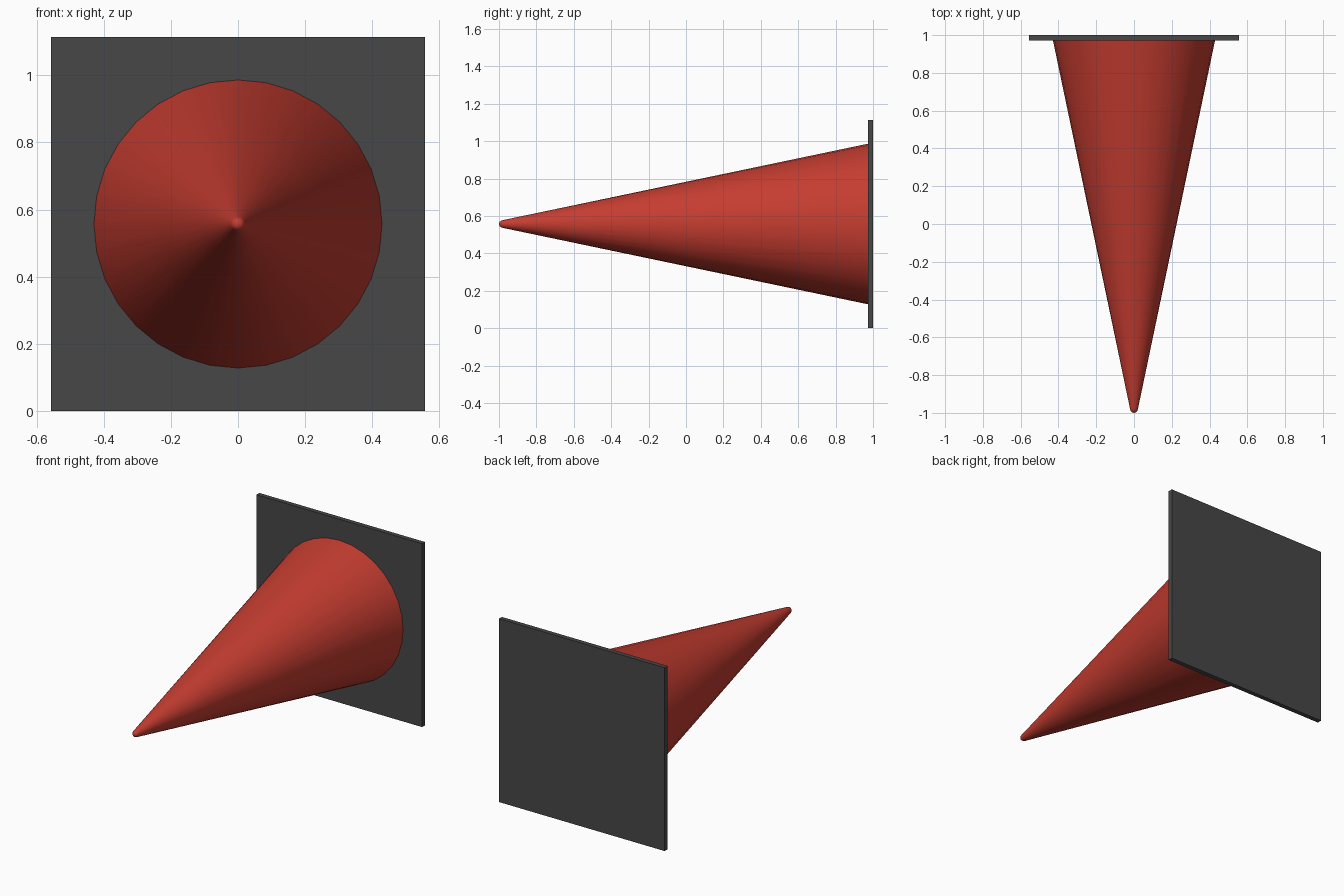
import bpy, bmesh, math
from mathutils import Vector, Matrix

if "Cube" in bpy.data.objects:
    bpy.data.objects.remove(bpy.data.objects["Cube"])

CZ = 0.557  # height of the cone axis


def finish(name, bm, color, smooth=False):
    bmesh.ops.recalc_face_normals(bm, faces=bm.faces)
    me = bpy.data.meshes.new(name)
    bm.to_mesh(me)
    bm.free()
    ob = bpy.data.objects.new(name, me)
    bpy.context.collection.objects.link(ob)
    mat = bpy.data.materials.new(name + "_colour")
    mat.diffuse_color = (*color, 1)
    mat.use_nodes = True
    mat.node_tree.nodes["Principled BSDF"].inputs["Base Color"].default_value = mat.diffuse_color
    me.materials.append(mat)
    if smooth:
        bpy.context.view_layer.objects.active = ob
        ob.select_set(True)
        bpy.ops.object.shade_smooth_by_angle(angle=math.radians(50))
        ob.select_set(False)
    return ob


# cone body: lathed profile (radius, y) around the y axis, with rounded tip
# straight flank gets a few rings so the shading stays even
flank = [(0.429 - 0.408 * t, 0.972 - 1.95 * t) for t in (0, 0.5, 0.8, 0.98, 1)]
profile = [(0, 0.972), *flank, (0.018, -0.989), (0.011, -0.997), (0, -1.0)]
bm = bmesh.new()
verts = [bm.verts.new((r, y, CZ)) for r, y in profile]
edges = [bm.edges.new(p) for p in zip(verts, verts[1:])]
bmesh.ops.spin(bm, geom=verts + edges, cent=(0, 0, CZ), axis=(0, 1, 0),
               angle=math.tau, steps=32, use_merge=True)
bmesh.ops.remove_doubles(bm, verts=bm.verts, dist=1e-4)
finish("cone_body", bm, (0.56, 0.046, 0.03), smooth=True)

# square base plate standing upright at the back
bm = bmesh.new()
bmesh.ops.create_cube(bm, size=1, matrix=Matrix.Translation(Vector((0, 0.986, CZ)))
                      @ Matrix.Diagonal((2 * CZ, 0.028, 2 * CZ, 1)))
finish("base_plate", bm, (0.063, 0.063, 0.063))
